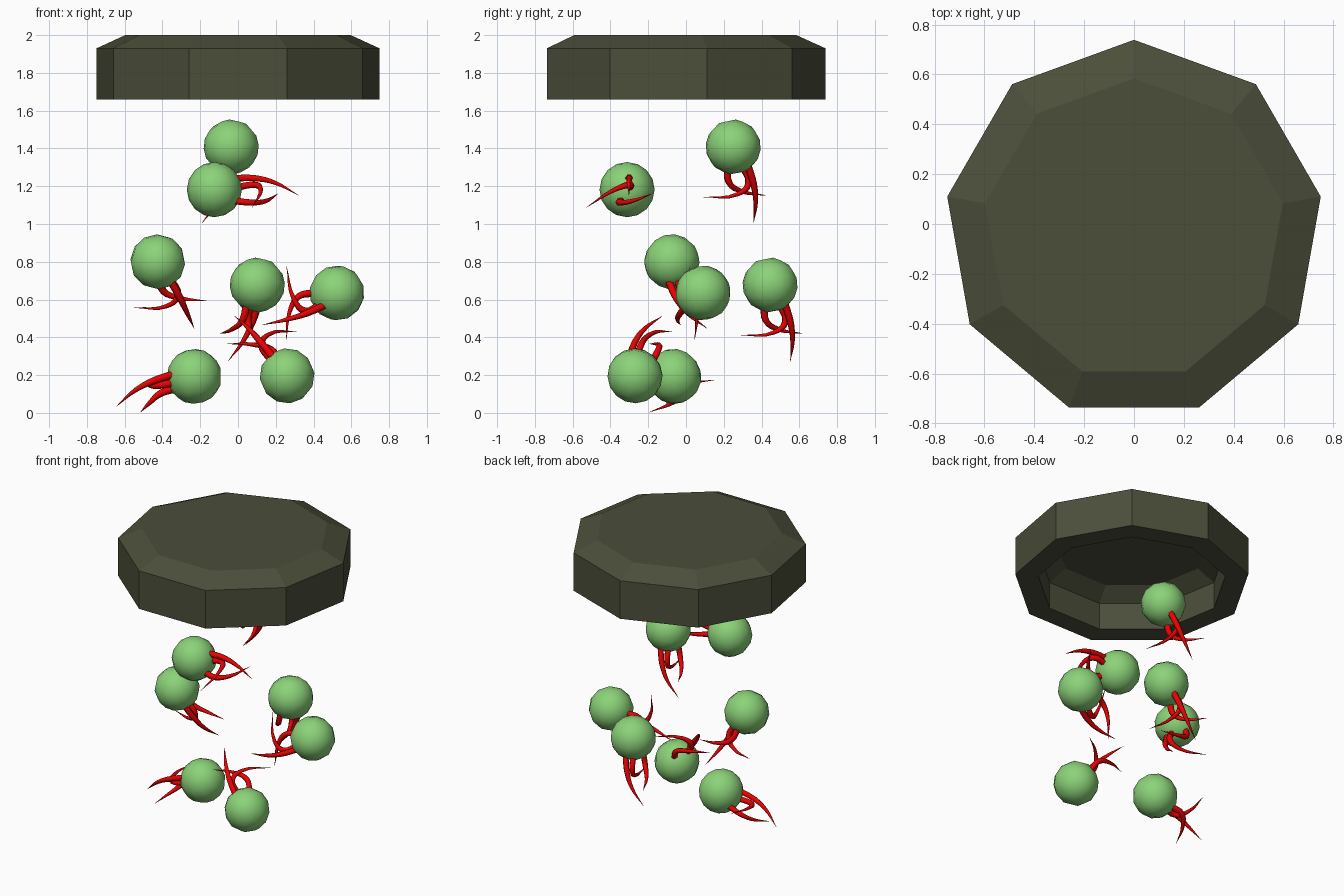
import bpy, bmesh, math
from mathutils import Vector, Matrix

if "Cube" in bpy.data.objects:
    bpy.data.objects.remove(bpy.data.objects["Cube"], do_unlink=True)


def material(name, rgb):
    m = bpy.data.materials.new(name)
    m.use_nodes = True
    m.diffuse_color = (*rgb, 1)
    m.node_tree.nodes["Principled BSDF"].inputs["Base Color"].default_value = (*rgb, 1)
    return m


OLIVE = material("dark olive", (0.07, 0.077, 0.042))
GREEN = material("soft green", (0.26, 0.65, 0.19))
RED = material("bright red", (0.8, 0.001, 0.001))


def add(name, mesh, matrix=None):
    ob = bpy.data.objects.new(name, mesh)
    bpy.context.collection.objects.link(ob)
    if matrix:
        ob.matrix_world = matrix
    return ob


# Hollow nine-sided lid: loft rings from the inner ceiling round to the top
SIDES = 9
PROFILE = [(0.49, 1.92), (0.61, 1.85), (0.61, 1.66), (0.761, 1.66), (0.761, 1.93), (0.606, 2.0)]
bm = bmesh.new()
rings = []
for r, z in PROFILE:
    angles = [math.pi / 2 + math.tau * i / SIDES for i in range(SIDES)]
    rings.append([bm.verts.new((r * math.cos(a), r * math.sin(a) - 0.022, z)) for a in angles])
for a, b in zip(rings, rings[1:]):
    for i in range(SIDES):
        j = (i + 1) % SIDES
        bm.faces.new((a[i], a[j], b[j], b[i]))
bm.faces.new(rings[0])
bm.faces.new(rings[-1])
bmesh.ops.recalc_face_normals(bm, faces=bm.faces)
lid_mesh = bpy.data.meshes.new("lid")
bm.to_mesh(lid_mesh)
bm.free()
lid_mesh.materials.append(OLIVE)
add("lid", lid_mesh)

# Shared ball mesh
bm = bmesh.new()
bmesh.ops.create_uvsphere(bm, u_segments=12, v_segments=8, radius=0.146)
ball_mesh = bpy.data.meshes.new("ball")
bm.to_mesh(ball_mesh)
bm.free()
ball_mesh.materials.append(GREEN)
ball_mesh.shade_smooth()

# Shared tendril mesh: three tapered curves leaving one side of the ball
LONG = [(.1, .01, .06), (.217, .012, .06), (.32, .01, .037), (.445, .01, -.03)]
HOOK = [(.11, .015, .01), (.215, .008, .025), (.245, -.065, .0), (.2, -.217, -.095)]
SWEEP = [(.11, -.03, -.06), (.19, -.04, -.068), (.265, .02, -.062), (.339, .138, -.02)]
curve = bpy.data.curves.new("tendril_curve", "CURVE")
curve.dimensions = "3D"
curve.bevel_depth = 0.021
curve.bevel_resolution = 1
curve.resolution_u = 4
for path in (LONG, HOOK, SWEEP):
    spline = curve.splines.new("BEZIER")
    spline.bezier_points.add(len(path) - 1)
    for point, co, width in zip(spline.bezier_points, path, (1, 0.9, 0.6, 0.03)):
        point.co = co
        point.radius = width
        point.handle_left_type = point.handle_right_type = "AUTO"
helper = add("tendril_helper", curve)
bpy.context.view_layer.update()
evaluated = helper.evaluated_get(bpy.context.evaluated_depsgraph_get())
tendril_mesh = bpy.data.meshes.new_from_object(evaluated)
bpy.data.objects.remove(helper, do_unlink=True)
tendril_mesh.materials.clear()
tendril_mesh.materials.append(RED)
tendril_mesh.shade_smooth()


def frame(long_tip, hook_tip, sweep_tip):
    """Rotation basis from the three tendril tips."""
    x = Vector(long_tip).normalized()
    y = Vector(sweep_tip) - Vector(hook_tip)
    y = (y - x * y.dot(x)).normalized()
    return Matrix((x, y, x.cross(y))).transposed()


REST = frame(LONG[-1], HOOK[-1], SWEEP[-1])
DOWN = ((-.154, .106, -.4), (0, -.164, -.265), (-.19, .138, -.265))

# Ball centres with the directions of their long, hook and sweep tips
BALLS = [
    ((-.036, .25, 1.408), DOWN),
    ((-.125, -.312, 1.182), (LONG[-1], HOOK[-1], SWEEP[-1])),
    ((-.425, -.075, .8), ((.19, .185, -.347), (-.124, .147, -.23), (.24, .16, -.215))),
    ((.102, .445, .677), DOWN),
    ((.524, .09, .635), ((-.39, -.118, -.167), (-.265, -.07, .119), (-.275, -.053, -.21))),
    ((-.231, -.064, .193), ((-.413, -.03, -.16), (-.22, .2, -.016), (-.286, -.127, -.18))),
    ((.26, -.27, .196), ((-.275, .143, .313), (.053, .196, .228), (-.29, .1, .19))),
]
for n, (centre, tips) in enumerate(BALLS, 1):
    turn = frame(*tips) @ REST.transposed()
    place = Matrix.Translation(centre) @ turn.to_4x4()
    add(f"ball_{n}", ball_mesh, place)
    add(f"tendrils_{n}", tendril_mesh, place)
